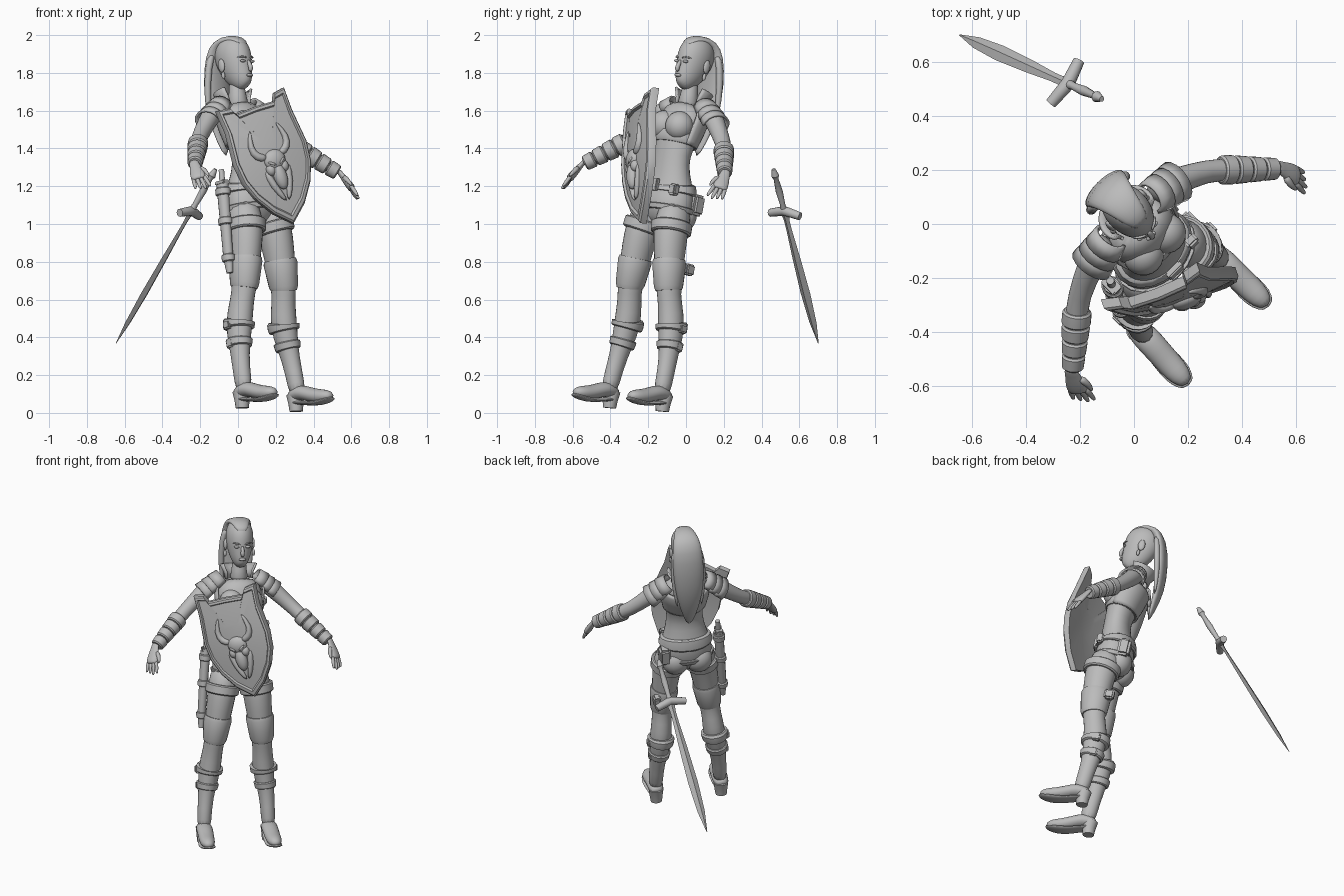
import bpy, bmesh, math
from mathutils import Matrix, Vector

if "Cube" in bpy.data.objects:
    bpy.data.objects.remove(bpy.data.objects["Cube"])

grey = bpy.data.materials.new("plain grey")
grey.use_nodes = True
colour = (.5, .5, .5, 1)
grey.diffuse_color = colour
grey.node_tree.nodes["Principled BSDF"].inputs["Base Color"].default_value = colour

X, Y, Z = Vector((1, 0, 0)), Vector((0, 1, 0)), Vector((0, 0, 1))


def frame(origin, x_axis, z_axis):
    """Matrix with its z along z_axis and its x close to x_axis."""
    z = Vector(z_axis).normalized()
    y = z.cross(Vector(x_axis)).normalized()
    rot = Matrix((y.cross(z), y, z)).transposed()
    return Matrix.Translation(origin) @ rot.to_4x4()


def turn(degrees, axis):
    return Matrix.Rotation(math.radians(degrees), 4, axis)


# The figure is turned, leans back and tips slightly to its left
BODY = Matrix.Translation((.2, -.3, .027)) @ turn(45, 'Z') @ turn(-12, 'X') @ turn(2.7, 'Y')
SHIELD = frame((.08, -.27, 1.65), (.9, .34, .24), (-.33, 0, .94))
SWORD = frame((-.245, .52, 1.07), (.6, .8, 0), (-.4, .18, -.7))


def finish(bm, name, at=BODY, mirror=False, sub=0, thick=0):
    bmesh.ops.recalc_face_normals(bm, faces=bm.faces)
    mesh = bpy.data.meshes.new(name)
    bm.to_mesh(mesh)
    bm.free()
    mesh.materials.append(grey)
    for face in mesh.polygons:
        face.use_smooth = True
    if not sub:
        mesh.set_sharp_from_angle(angle=math.radians(35))
    part = bpy.data.objects.new(name, mesh)
    bpy.context.collection.objects.link(part)
    part.matrix_world = at
    if mirror:
        part.modifiers.new("mirror", 'MIRROR').use_mirror_merge = False
    if thick:
        part.modifiers.new("thickness", 'SOLIDIFY').thickness = thick
    if sub:
        smooth = part.modifiers.new("smooth", 'SUBSURF')
        smooth.levels = smooth.render_levels = sub


def bridge(bm, loops, closed=True):
    """Quads between neighbouring loops, with end caps on closed ones."""
    for lower, upper in zip(loops, loops[1:]):
        for k in range(len(lower) - (not closed)):
            j = (k + 1) % len(lower)
            bm.faces.new((lower[k], lower[j], upper[j], upper[k]))
    if closed:
        bm.faces.new(loops[0])
        bm.faces.new(loops[-1])


def tube(name, path, flat=1, ref=X, n=12, sub=1, arc=None, **options):
    """Loft along points of x, y, z and radius; flat scales the radius across ref."""
    bm = bmesh.new()
    centres = [Vector(point[:3]) for point in path]
    first, last = arc or (0, 360)
    steps = n + 1 if arc else n
    angles = [math.radians(first + (last - first) * k / n) for k in range(steps)]
    loops = []
    for i, centre in enumerate(centres):
        tangent = (centres[min(i + 1, len(path) - 1)] - centres[max(i - 1, 0)]).normalized()
        u = (ref - tangent * ref.dot(tangent)).normalized()
        v = tangent.cross(u) * flat
        loops.append([bm.verts.new(centre + (u * math.cos(a) + v * math.sin(a)) * path[i][3])
                      for a in angles])
    bridge(bm, loops, closed=not arc)
    finish(bm, name, sub=sub, **options)


def centred(profile):
    """Path on the plane of symmetry from y, z and radius."""
    return [(0, *point) for point in profile]


def ring_at(path, z):
    """Interpolated path point at height z."""
    for p, q in zip(path, path[1:]):
        if min(p[2], q[2]) <= z <= max(p[2], q[2]):
            f = (z - p[2]) / (q[2] - p[2])
            return [a + (b - a) * f for a, b in zip(p, q)]


def band(name, path, start, end, grow, arc=None, **options):
    """Strap, cuff or open shell wrapped round a path between two heights."""
    rings = []
    for f in (0, .12, .5, .88, 1):
        *centre, radius = ring_at(path, start + (end - start) * f)
        edge = not arc and f in (0, 1)
        rings.append((*centre, radius + grow * (.3 if edge else 1)))
    tube(name, rings, n=20, sub=0, arc=arc, **options)


def ball(name, place, size, **options):
    bm = bmesh.new()
    bmesh.ops.create_uvsphere(bm, u_segments=20, v_segments=12, radius=1,
                              matrix=Matrix.Translation(place) @ Matrix.Diagonal((*size, 1)))
    finish(bm, name, **options)


def box(name, place, size, **options):
    bm = bmesh.new()
    bmesh.ops.create_cube(bm, size=1, matrix=Matrix.Translation(place) @ Matrix.Diagonal((*size, 1)))
    bmesh.ops.bevel(bm, geom=bm.edges[:], offset=min(size) * .2, segments=2, affect='EDGES')
    finish(bm, name, **options)


# Torso, neck and jacket
torso = centred([(-.02, .97, .08), (0, 1.04, .155), (0, 1.1, .17), (0, 1.18, .152), (-.02, 1.27, .12),
                 (-.03, 1.36, .11), (-.02, 1.46, .13), (0, 1.57, .15), (.02, 1.65, .1)])
tube("torso", torso, flat=.74, n=16)
tube("neck", centred([(.02, 1.62, .07), (.015, 1.69, .045), (.01, 1.8, .043)]))
ball("bust", (.058, -.07, 1.515), (.076, .075, .078), mirror=True)
ball("seat", (.07, .055, 1.05), (.085, .075, .085), mirror=True)
band("chest_wrap", torso, 1.42, 1.47, .008, flat=.76)
band("cropped_jacket", torso, 1.42, 1.6, .012, flat=.8, arc=(-20, 200), thick=.012)
tube("collar", centred([(.03, 1.64, .075), (.035, 1.68, .08), (.045, 1.73, .105)]), flat=.85, n=18, sub=0,
     arc=(-25, 205), thick=.012)

# Head and face
tube("head", centred([(-.06, 1.73, .024), (-.04, 1.76, .05), (-.015, 1.8, .068), (.005, 1.86, .083),
                      (.02, 1.93, .088), (.02, 1.99, .064), (.02, 2.01, .03)]), flat=1.3, n=16, sub=2)
tube("nose", centred([(-.09, 1.87, .008), (-.112, 1.82, .015), (-.1, 1.8, .01)]))
ball("eyes", (.034, -.088, 1.86), (.017, .01, .008), mirror=True)
tube("brows", [(.012, -.1, 1.875, .005), (.036, -.094, 1.885, .006), (.06, -.07, 1.88, .004)],
     ref=Z, n=8, mirror=True)
ball("lips", (0, -.094, 1.783), (.022, .012, .009))
ball("ears", (.084, .025, 1.855), (.012, .022, .036), mirror=True)
ball("earrings", (.088, .015, 1.8), (.01, .01, .02), mirror=True)

# Swept back hair with hanging locks
tube("hair", centred([(-.08, 1.95, .03), (-.04, 1.99, .05), (.04, 2, .07), (.1, 1.97, .09),
                      (.14, 1.87, .1), (.17, 1.7, .095), (.175, 1.55, .065), (.15, 1.39, .015)]), flat=.4)
for x in (.03, .06, .09):
    tube("hair_lock", [(x * .7, .1, 1.98 - x / 2, .02), (x, .16 - x / 2, 1.88, .02),
                       (x, .2 - x / 2, 1.7, .02), (x * .8, .17, 1.45 + x, .006)], n=8, mirror=True)

# Arms with layered bracers
elbow, wrist = Vector((.335, .005, 1.45)), Vector((.545, -.148, 1.255))
arm = [(.12, .04, 1.63, .05), (.16, .045, 1.61, .057), (.22, .035, 1.555, .053), (*elbow, .042),
       (*elbow.lerp(wrist, .3), .045), (*wrist, .028)]
tube("arms", arm, ref=Y, mirror=True)
for i in range(4):
    z = 1.415 - .037 * i
    band("bracer", arm, z, z - .035, .01, ref=Y, mirror=True)

# Hands with spread fingers
reach, spread = Vector((.25, -.45, -.86)), Vector((-.69, -.69, .16))
knuckle = wrist + reach * .085
tube("palms", [(*(wrist - reach * .04), .026), (*wrist, .027), (*wrist.lerp(knuckle, .5), .039),
               (*knuckle, .042), (*(knuckle + reach * .015), .036)], flat=.5, ref=spread, mirror=True)
for k in (-1.5, -.5, .5, 1.5):
    base = knuckle + spread * k * .019 - reach * .01
    tip = base + reach * (.1 - .01 * abs(k - .5)) + spread * k * .008 - X * .012
    tube("finger", [(*base, .013), (*base.lerp(tip, .6), .012), (*tip, .007)], n=8, ref=spread, mirror=True)
thumb = wrist + reach * .02 + spread * .02
tube("thumbs", [(*thumb, .018), (*(thumb + reach * .035 + spread * .028), .014),
                (*(thumb + reach * .08 + spread * .035), .007)], n=8, ref=Y, mirror=True)

# Shoulder armour of overlapping plates
for i in range(3):
    x, z, radius = .1 + .035 * i, 1.645 - .03 * i, .066 + .004 * i
    tube("shoulder_plate", [(x, .04, z, radius), (x + .05, .036, z - .038, radius + .01)],
         flat=.87, ref=Y, n=10, sub=0, arc=(-20, 200), mirror=True, thick=.012)

# Legs in tall boots, with straps and buckles
leg = [(.085, -.01, 1.1, .085), (.1, -.035, 1, .093), (.112, -.04, .92, .09), (.13, -.03, .78, .078),
       (.146, -.018, .65, .065), (.153, .005, .58, .061), (.165, .037, .46, .073), (.18, .037, .34, .055),
       (.194, .03, .22, .044), (.2, .02, .06, .048)]
tube("legs", leg, flat=1.1, mirror=True)
band("thigh_straps", leg, 1, .94, .012, flat=1.1, mirror=True)
band("boot_tops", leg, .8, .64, .008, flat=1.1, mirror=True)
for z in (.45, .35):
    band("shin_straps", leg, z + .022, z - .022, .01, flat=1.1, mirror=True)
    box("shin_buckles", (.2 + .08 * z, .05, z), (.035, .05, .045), mirror=True)
tube("feet", [(.2, .08, .08, .03), (.2, .055, .085, .045), (.2, 0, .095, .053), (.202, -.06, .07, .05),
              (.205, -.12, .045, .05), (.207, -.18, .036, .045), (.208, -.22, .03, .02)],
     flat=.8, mirror=True)
tube("soles", [(.2, .08, .05, .03), (.2, .03, .045, .044), (.202, -.05, .022, .046),
               (.205, -.12, .01, .054), (.207, -.18, .012, .05), (.208, -.225, .018, .025)],
     flat=.25, mirror=True)
tube("heels", [(.2, .045, .09, .046), (.2, .045, .04, .04), (.2, .05, 0, .035)], n=16, sub=0, mirror=True)

# Belts, pouches and sheathed dagger
band("belt", torso, 1.16, 1.21, .012, flat=.76)
band("hip_belt", torso, 1.06, 1.09, .006, flat=.76)
box("belt_buckle", (0, -.125, 1.185), (.07, .025, .065))
box("hip_pouch", (.14, .075, 1.12), (.07, .075, .11))
box("small_pouch", (.12, -.085, 1.17), (.05, .04, .06))
box("thigh_pouch", (.19, .06, .77), (.045, .06, .06))
sheath = [(-.205, 0, 1.2, .03), (-.225, 0, .8, .025), (-.227, 0, .72, .016)]
tube("dagger_sheath", sheath, flat=1.15, sub=0)
for z in (1.18, 1.02, .82):
    band("sheath_band", sheath, z, z - .04, .008, flat=1.15)
tube("dagger_grip", [(-.205, 0, 1.19, .016), (-.2, 0, 1.28, .015)], sub=0)
box("dagger_guard", (-.205, 0, 1.21), (.045, .07, .02))

# Shield: concentric outlines with a raised rim, bowed towards its front
half = [(0, .24), (.115, .235), (.135, .275), (.2, .285), (.195, .16), (.213, -.02), (.2, -.13),
        (.16, -.23), (.09, -.33), (0, -.41)]
outline = half + [(-x, z) for x, z in half[-2:0:-1]]
bm = bmesh.new()
loops = []
for scale, depth in ((.3, .02), (1, .015), (1, -.02), (.97, -.028), (.91, -.028), (.88, -.015), (.3, -.018)):
    loops.append([bm.verts.new((x * scale, depth + (.6 * x * x + .3 * z * z) * scale ** 2, z * scale - .27))
                  for x, z in outline])
bridge(bm, loops)
finish(bm, "shield", at=SHIELD)

# Horned skull relief on the shield
ball("relief_skull", (0, -.014, -.33), (.06, .032, .055), at=SHIELD)
ball("relief_snout", (0, -.014, -.42), (.036, .032, .075), at=SHIELD)
ball("relief_cheeks", (.038, -.012, -.375), (.026, .026, .032), at=SHIELD, mirror=True)
for name, path in (
        ("relief_brows", [(.008, -.044, -.36, .007), (.05, -.032, -.33, .01)]),
        ("relief_horns", [(.035, -.01, -.31, .024), (.09, -.01, -.29, .025), (.11, -.01, -.23, .02),
                          (.075, -.01, -.14, .006)]),
        ("relief_jaw", [(.065, 0, -.36, .02), (.05, 0, -.46, .022), (.005, 0, -.56, .012)])):
    tube(name, path, ref=Y, n=8, at=SHIELD, mirror=True)

# Sword
tube("sword_blade", [(0, 0, z, width) for z, width in ((0, .03), (.06, .018), (.12, .018), (.3, .026),
                                                       (.52, .031), (.7, .023), (.83, .002))],
     flat=.5, n=4, sub=0, at=SWORD)
tube("sword_guard", [(x, 0, .25 * abs(x), .026 - abs(x) / 20) for x in (-.095, -.05, 0, .05, .095)],
     ref=Z, sub=0, at=SWORD)
tube("sword_grip", [(0, 0, -z, radius) for z, radius in ((0, .02), (.04, .014), (.12, .019), (.2, .013),
                                                         (.22, .021), (.26, .01))], sub=0, at=SWORD)
